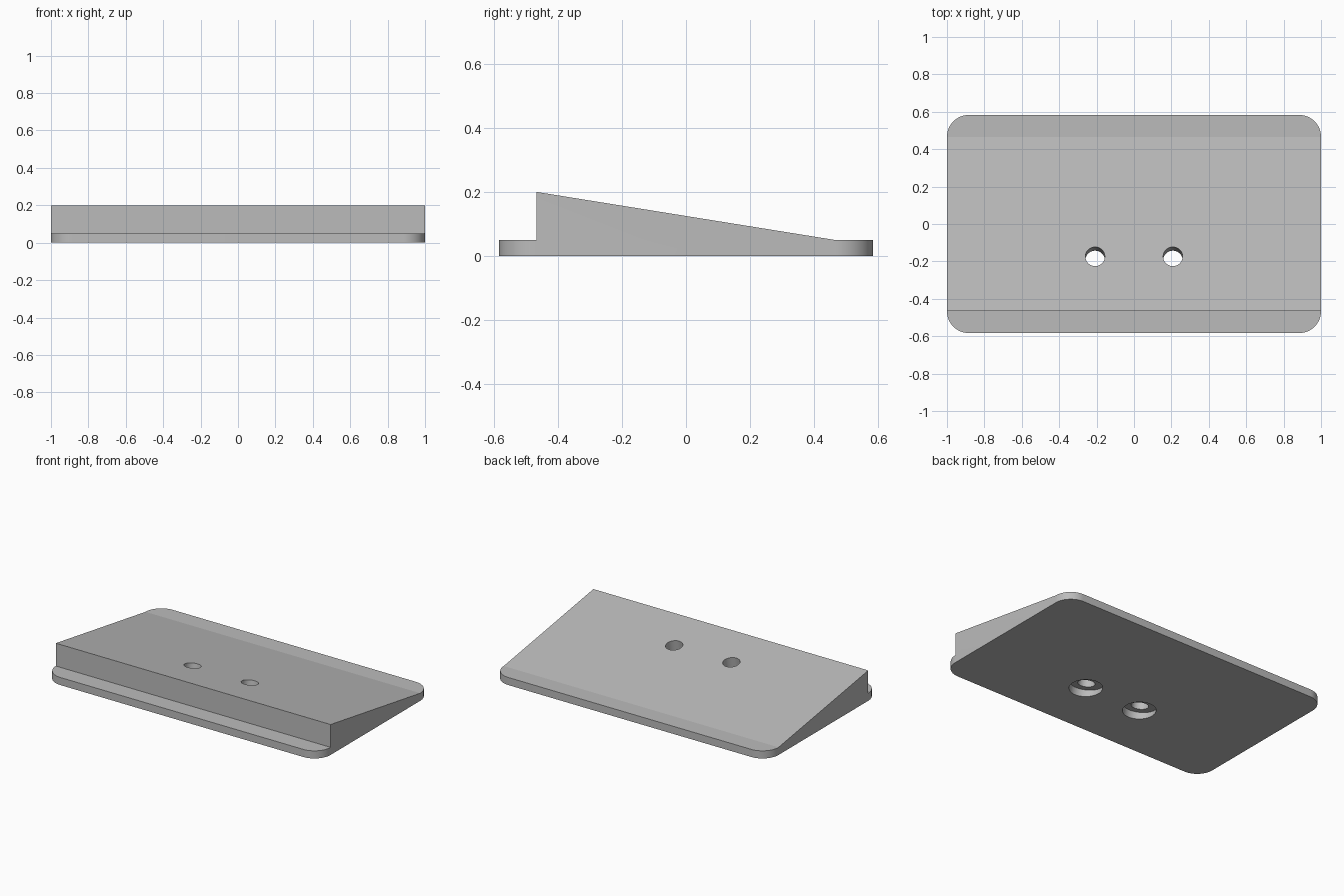
import bpy, bmesh, math
from mathutils import Matrix, Vector

if "Cube" in bpy.data.objects:
    bpy.data.objects.remove(bpy.data.objects["Cube"])

HX, HY, R = 1.0, 0.583, 0.117      # half width, half depth, corner radius
PLATE_H, TOP_H = 0.05, 0.2
WY = HY - R                        # wedge half depth
TILT = math.atan((TOP_H - PLATE_H) / (2 * WY))
AXIS = Vector((0, math.sin(TILT), math.cos(TILT)))

grey = bpy.data.materials.new("light grey")
grey.diffuse_color = (0.5, 0.5, 0.5, 1)
grey.use_nodes = True
grey.node_tree.nodes["Principled BSDF"].inputs["Base Color"].default_value = grey.diffuse_color


def prism(name, points, offset):
    """Extrude a closed outline along an offset."""
    bm = bmesh.new()
    face = bm.faces.new([bm.verts.new(p) for p in points])
    ret = bmesh.ops.extrude_face_region(bm, geom=[face])
    verts = [v for v in ret["geom"] if isinstance(v, bmesh.types.BMVert)]
    bmesh.ops.translate(bm, vec=offset, verts=verts)
    bmesh.ops.recalc_face_normals(bm, faces=bm.faces)
    return finish(name, bm)


def finish(name, bm):
    mesh = bpy.data.meshes.new(name)
    bm.to_mesh(mesh)
    bm.free()
    mesh.materials.append(grey)
    obj = bpy.data.objects.new(name, mesh)
    bpy.context.collection.objects.link(obj)
    return obj


def cylinder(name, radius, centre, length):
    """Cylinder square to the slope."""
    bm = bmesh.new()
    bmesh.ops.create_cone(bm, cap_ends=True, segments=48, radius1=radius,
                          radius2=radius, depth=length,
                          matrix=Matrix.Translation(centre) @ Matrix.Rotation(-TILT, 4, 'X'))
    return finish(name, bm)


def boolean(target, tool, operation):
    bpy.context.view_layer.objects.active = target
    mod = target.modifiers.new(operation, 'BOOLEAN')
    mod.object, mod.operation, mod.solver = tool, operation, 'EXACT'
    bpy.ops.object.modifier_apply(modifier=mod.name)
    bpy.data.objects.remove(tool)


# Base plate with rounded corners
outline = []
for q, (sx, sy) in enumerate([(1, 1), (-1, 1), (-1, -1), (1, -1)]):
    for i in range(17):
        a = math.pi / 2 * (q + i / 16)
        outline.append((sx * (HX - R) + R * math.cos(a), sy * WY + R * math.sin(a), 0))
base = prism("wedge_plate", outline, (0, 0, PLATE_H))

# Sloping wedge on the plate
wedge = prism("wedge", [(-HX, -WY, 0), (-HX, -WY, TOP_H), (-HX, WY, PLATE_H), (-HX, WY, 0)],
              (2 * HX, 0, 0))
boolean(base, wedge, 'UNION')

# Two screw holes square to the slope, counterbored from below
for x in (-0.208, 0.208):
    floor = Vector((x, -0.194, 0.03))
    boolean(base, cylinder("screw_hole", 0.052, floor, 0.6), 'DIFFERENCE')
    boolean(base, cylinder("counterbore", 0.1, floor - AXIS * 0.1, 0.2), 'DIFFERENCE')

bpy.context.view_layer.objects.active = base
base.select_set(True)
bpy.ops.object.shade_smooth_by_angle(angle=math.radians(8))
